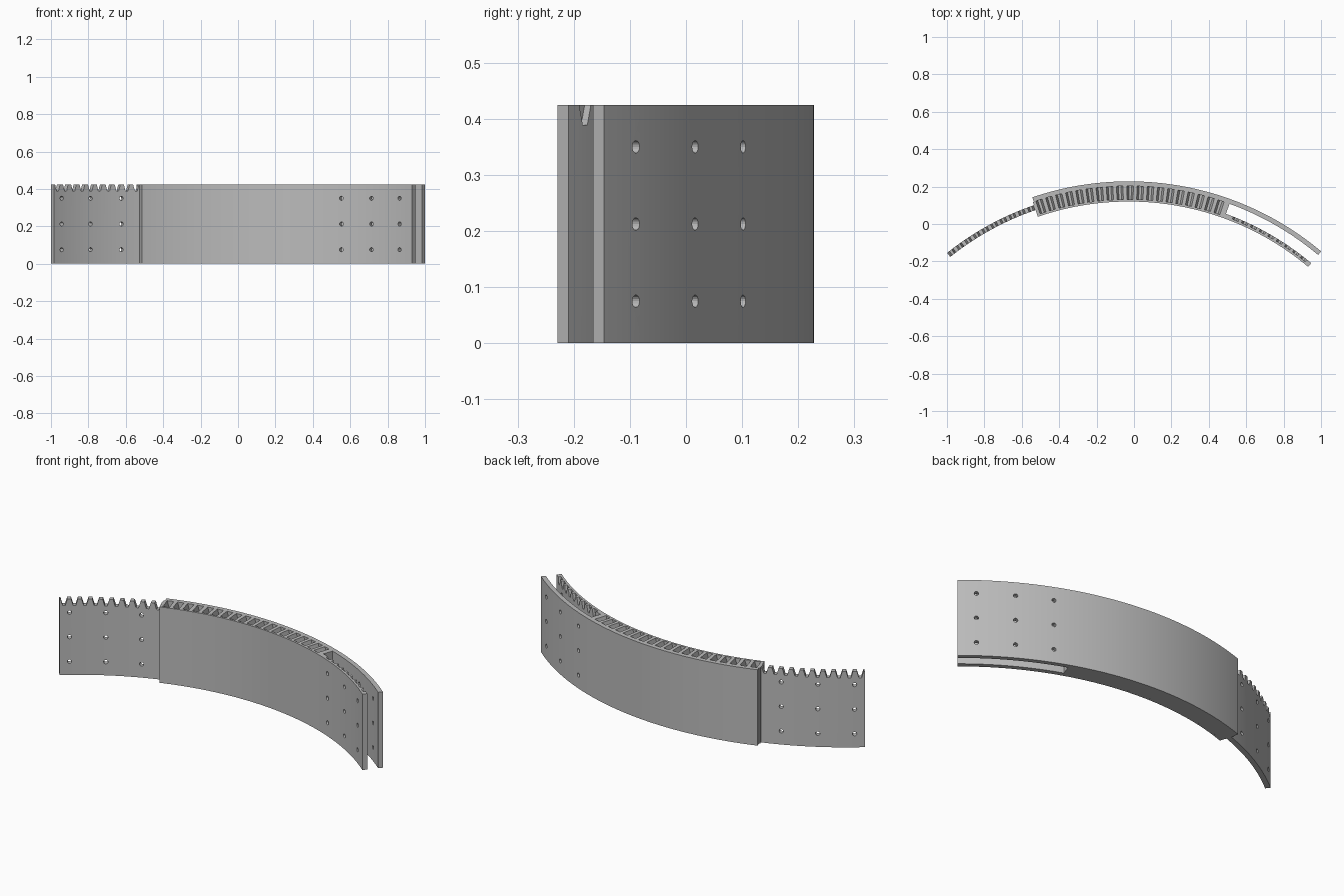
import bpy
import bmesh
from math import sin, cos, radians
from mathutils import Matrix, Vector

cube = bpy.data.objects.get("Cube")
if cube:
    bpy.data.objects.remove(cube, do_unlink=True)

CENTRE = Vector((-0.028, -1.372, 0))
HEIGHT, DEPTH = 0.425, 0.036        # panel height, tooth gap depth
PITCH, PHASE = 2.0, 0.25            # tooth spacing in degrees
GAP_TOP, GAP_LOW = 0.64, 0.25       # half widths of a tooth gap in degrees
HOLE_ANGLES = (22.9, 29.8, 36.7)
HOLE_HEIGHTS = (0.075, 0.2125, 0.35)

grey = bpy.data.materials.new("plain grey")
grey.use_nodes = True
colour = (0.5, 0.5, 0.5, 1)
grey.diffuse_color = colour
grey.node_tree.nodes["Principled BSDF"].inputs["Base Color"].default_value = colour


def polar(r, angle, z):
    a = radians(angle)
    return CENTRE + Vector((r * sin(a), r * cos(a), z))


def make_object(name, bm):
    bmesh.ops.recalc_face_normals(bm, faces=bm.faces)
    mesh = bpy.data.meshes.new(name)
    bm.to_mesh(mesh)
    bm.free()
    mesh.materials.append(grey)
    obj = bpy.data.objects.new(name, mesh)
    bpy.context.collection.objects.link(obj)
    return obj


def top_edge(start, end, toothed):
    """Angles along the arc with the height of the top edge at each."""
    points = [(start, HEIGHT)]
    if toothed:
        for k in range(-20, 21):
            mid = PHASE + PITCH * k
            if start < mid - GAP_TOP and mid + GAP_TOP < end:
                points += [(mid - GAP_TOP, HEIGHT), (mid - GAP_LOW, HEIGHT - DEPTH),
                           (mid + GAP_LOW, HEIGHT - DEPTH), (mid + GAP_TOP, HEIGHT)]
    else:
        steps = round((end - start) / 1.0)
        points += [(start + (end - start) * i / steps, HEIGHT) for i in range(1, steps)]
    return points + [(end, HEIGHT)]


def curved_plate(name, r_in, r_out, start, end, toothed=False):
    bm = bmesh.new()
    rings = []
    for angle, top in top_edge(start, end, toothed):
        corners = ((r_in, 0), (r_out, 0), (r_out, top), (r_in, top))
        rings.append([bm.verts.new(polar(r, angle, z)) for r, z in corners])
    for a, b in zip(rings, rings[1:]):
        for i in range(4):
            j = (i + 1) % 4
            bm.faces.new((a[i], a[j], b[j], b[i]))
    bm.faces.new(rings[0])
    bm.faces.new(rings[-1])
    return make_object(name, bm)


def hole_cutter(name, side):
    """Grid of radial pins on one side of the panel."""
    bm = bmesh.new()
    for angle in HOLE_ANGLES:
        for z in HOLE_HEIGHTS:
            turn = Matrix.Rotation(-radians(side * angle), 4, 'Z')
            lay = Matrix.Rotation(radians(90), 4, 'X')
            place = Matrix.Translation(polar(1.545, side * angle, z)) @ turn @ lay
            bmesh.ops.create_cone(bm, cap_ends=True, segments=16, radius1=0.011,
                                  radius2=0.011, depth=0.2, matrix=place)
    obj = make_object(name, bm)
    obj.hide_render = True
    obj.hide_viewport = True
    return obj


# Curved layers, from the concave face outwards
inner_skin = curved_plate("inner_skin", 1.492, 1.504, -19, 40)
inner_liner = curved_plate("toothed_inner_liner", 1.504, 1.518, 20, 40, True)
core = curved_plate("toothed_core", 1.504, 1.575, -19, 20, True)
tongue = curved_plate("toothed_tongue", 1.530, 1.5575, -38.6, -19, True)
outer_skin = curved_plate("outer_skin", 1.575, 1.600, -18.8, 40)

# Bolt holes
left_cutter = hole_cutter("left_hole_cutter", 1)
right_cutter = hole_cutter("right_hole_cutter", -1)
for plate, cutter in ((inner_skin, left_cutter), (inner_liner, left_cutter),
                      (outer_skin, left_cutter), (tongue, right_cutter)):
    mod = plate.modifiers.new("bolt holes", 'BOOLEAN')
    mod.operation = 'DIFFERENCE'
    mod.solver = 'EXACT'
    mod.object = cutter
    bpy.ops.object.select_all(action='DESELECT')
    plate.select_set(True)
    bpy.context.view_layer.objects.active = plate
    bpy.ops.object.modifier_apply(modifier=mod.name)
for cutter in (left_cutter, right_cutter):
    bpy.data.objects.remove(cutter, do_unlink=True)

# Smooth curves with crisp edges
bpy.ops.object.select_all(action='DESELECT')
for plate in (inner_skin, inner_liner, core, tongue, outer_skin):
    plate.select_set(True)
    bpy.context.view_layer.objects.active = plate
bpy.ops.object.shade_smooth_by_angle(angle=radians(20))
